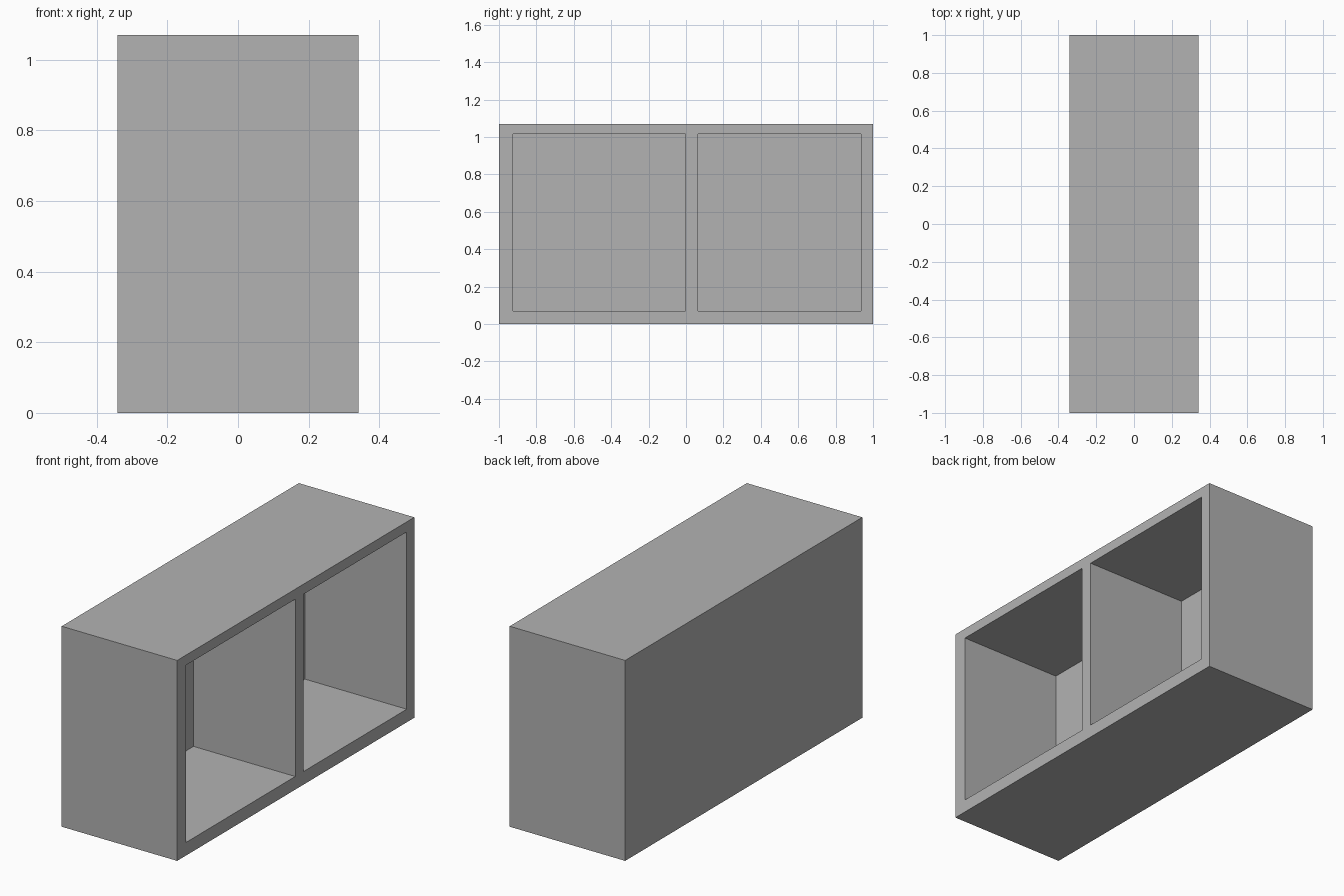
import bpy
from mathutils import Vector

default_cube = bpy.data.objects.get("Cube")
if default_cube:
    bpy.data.objects.remove(default_cube, do_unlink=True)

HALF_X, HALF_Y, HEIGHT = 0.341, 1.0, 1.07
BACK_X = -0.26                            # inner face of the back panel
FLOOR_Z, CEILING_Z = 0.07, 1.016
BAYS = [(-0.925, -0.004), (0.064, 0.936)]  # y range of each open compartment

grey = bpy.data.materials.new("plain_grey")
grey.use_nodes = True
colour = (0.448, 0.448, 0.448, 1)
grey.diffuse_color = colour
grey.node_tree.nodes["Principled BSDF"].inputs["Base Color"].default_value = colour


def box(name, low, high):
    low, high = Vector(low), Vector(high)
    bpy.ops.mesh.primitive_cube_add(size=1, location=(low + high) / 2)
    obj = bpy.context.object
    obj.name = name
    obj.scale = high - low
    bpy.ops.object.transform_apply(location=True, rotation=True, scale=True)
    obj.data.materials.append(grey)
    return obj


# Solid cabinet body
cabinet = box("cabinet_shell", (-HALF_X, -HALF_Y, 0), (HALF_X, HALF_Y, HEIGHT))

# Hollow out the two compartments, open on the +x side
for y_low, y_high in BAYS:
    cutter = box("compartment_cutter", (BACK_X, y_low, FLOOR_Z),
                 (HALF_X + 0.1, y_high, CEILING_Z))
    cutter.hide_render = True
    cut = cabinet.modifiers.new("compartment", "BOOLEAN")
    cut.operation = "DIFFERENCE"
    cut.solver = "EXACT"
    cut.object = cutter
    bpy.ops.object.select_all(action="DESELECT")
    cabinet.select_set(True)
    bpy.context.view_layer.objects.active = cabinet
    bpy.ops.object.modifier_apply(modifier=cut.name)
    bpy.data.objects.remove(cutter, do_unlink=True)
